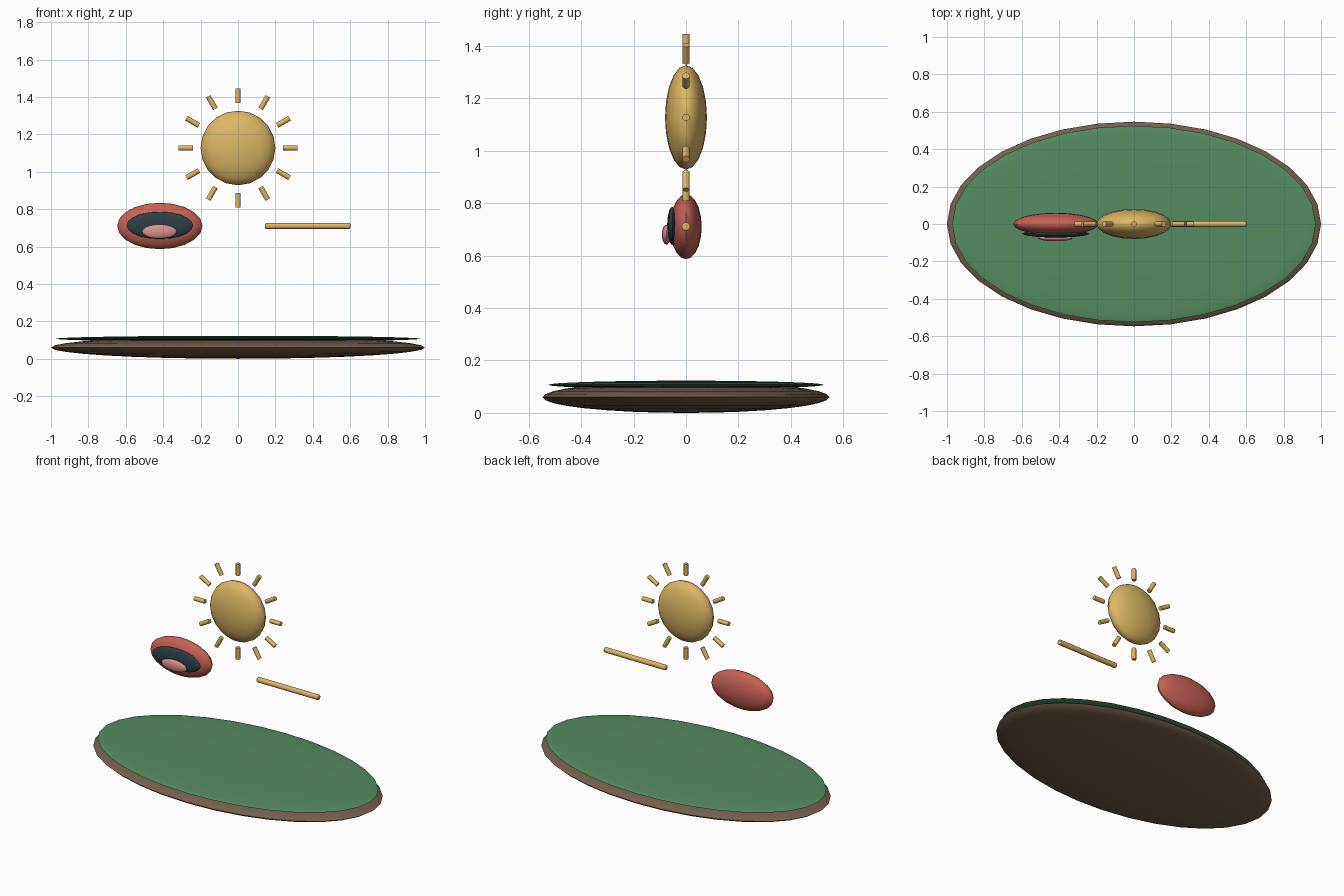
import bpy
from math import sin, cos, pi

if "Cube" in bpy.data.objects:
    bpy.data.objects.remove(bpy.data.objects["Cube"])


def material(name, rgb):
    m = bpy.data.materials.new(name)
    m.diffuse_color = (*rgb, 1)
    m.use_nodes = True
    m.node_tree.nodes["Principled BSDF"].inputs["Base Color"].default_value = m.diffuse_color
    return m


GOLD = material("gold", (0.72, 0.47, 0.13))
GREEN = material("green", (0.09, 0.26, 0.12))
BROWN = material("brown", (0.17, 0.115, 0.075))
RED = material("red", (0.56, 0.12, 0.09))
DARK = material("dark", (0.025, 0.05, 0.06))
PINK = material("pink", (0.72, 0.28, 0.28))


def finish(name, mat):
    ob = bpy.context.object
    ob.name = name
    ob.data.materials.append(mat)
    bpy.ops.object.shade_smooth_by_angle(angle=0.7)
    return ob


def ellipsoid(name, loc, radii, mat, segments=20, rings=10):
    bpy.ops.mesh.primitive_uv_sphere_add(segments=segments, ring_count=rings, radius=1, location=loc)
    bpy.context.object.scale = radii
    bpy.ops.object.transform_apply(location=False, rotation=False, scale=True)
    return finish(name, mat)


def rod(name, loc, radius, length, angle, mat, sides=12):
    # angle is measured from +z towards +x
    bpy.ops.mesh.primitive_cylinder_add(vertices=sides, radius=radius, depth=length,
                                        location=loc, rotation=(0, angle, 0))
    return finish(name, mat)


# Ground disc with grass on top
ellipsoid("earth_base", (0, 0, 0.06), (1, 0.547, 0.06), BROWN, 32, 16)
ellipsoid("grass_top", (0, 0, 0.107), (0.972, 0.525, 0.016), GREEN, 32, 16)

# Sun with twelve rays
SUN_Z = 1.127
ellipsoid("sun_disc", (0, 0, SUN_Z), (0.2, 0.08, 0.199), GOLD)
for i in range(12):
    a = i * pi / 6
    rod(f"sun_ray_{i + 1}", (0.28 * sin(a), 0, SUN_Z + 0.28 * cos(a)), 0.014, 0.077, a, GOLD)

# Open mouth
ellipsoid("lips", (-0.418, 0, 0.71), (0.228, 0.06, 0.124), RED)
ellipsoid("mouth_opening", (-0.418, -0.052, 0.713), (0.178, 0.02, 0.073), DARK)
ellipsoid("tongue", (-0.42, -0.075, 0.68), (0.093, 0.017, 0.038), PINK)

# Floating bar with softened ends
bar = rod("floating_bar", (0.373, 0, 0.71), 0.017, 0.455, pi / 2, GOLD)
bevel = bar.modifiers.new("soft_ends", "BEVEL")
bevel.width = 0.006
bevel.segments = 2
bevel.limit_method = "ANGLE"
bevel.angle_limit = 1.0
